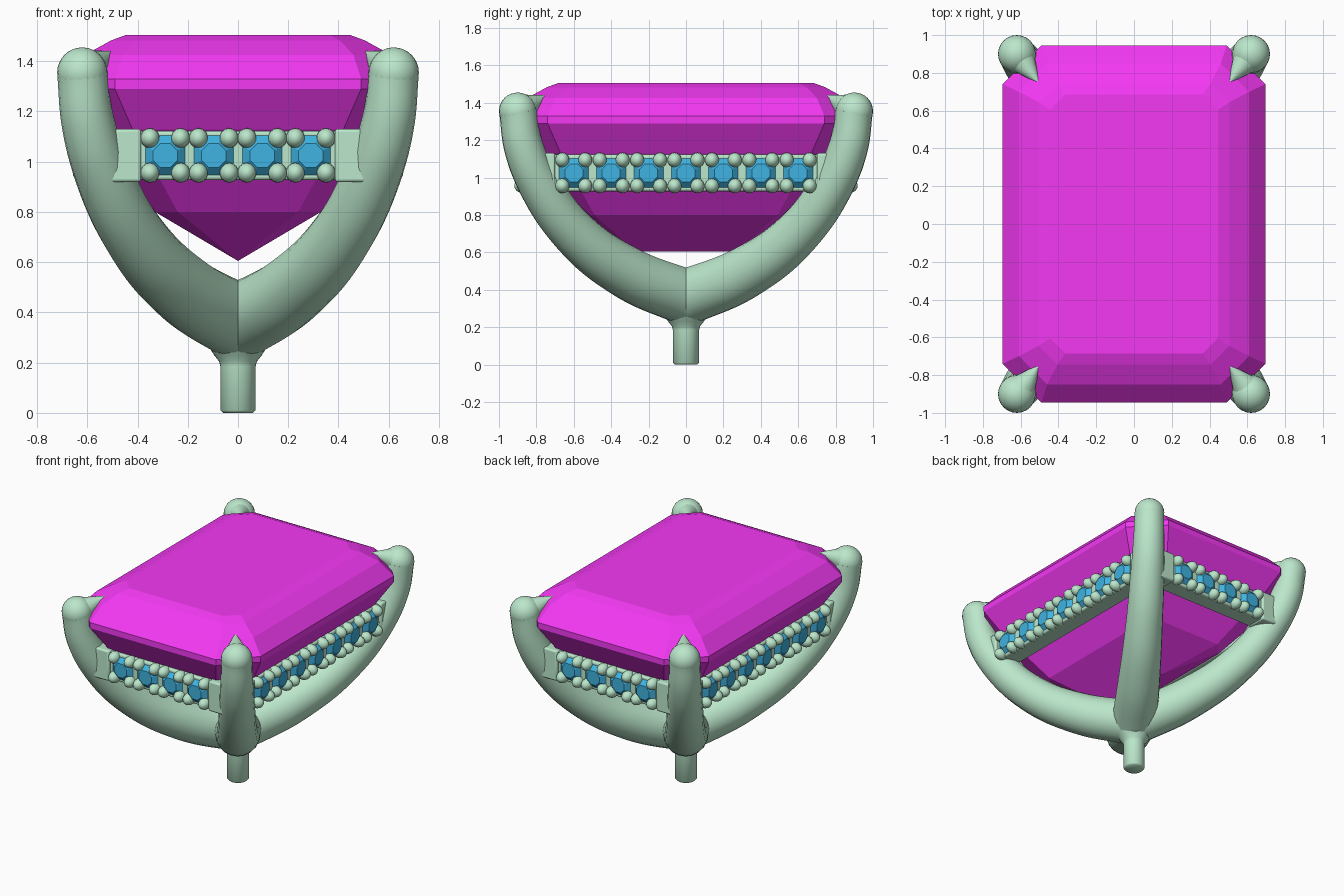
import bpy, bmesh
from math import radians
from mathutils import Matrix, Vector

if "Cube" in bpy.data.objects:
    bpy.data.objects.remove(bpy.data.objects["Cube"])


def material(name, rgb):
    m = bpy.data.materials.new(name)
    m.diffuse_color = (*rgb, 1)
    m.use_nodes = True
    m.node_tree.nodes["Principled BSDF"].inputs["Base Color"].default_value = m.diffuse_color
    return m


METAL = material("green_metal", (0.50, 0.80, 0.60))
PINK = material("magenta_gem", (0.90, 0.04, 0.90))
BLUE = material("blue_gem", (0.05, 0.45, 0.75))
QUADS = [(sx, sy) for sx in (-1, 1) for sy in (-1, 1)]


def finish(bm, name, mat, smooth=None, bevel=0):
    bmesh.ops.recalc_face_normals(bm, faces=bm.faces)
    me = bpy.data.meshes.new(name)
    bm.to_mesh(me)
    bm.free()
    ob = bpy.data.objects.new(name, me)
    bpy.context.collection.objects.link(ob)
    me.materials.append(mat)
    if bevel:
        b = ob.modifiers.new("bevel", 'BEVEL')
        b.width, b.segments = bevel, 3
    if smooth:
        bpy.ops.object.select_all(action='DESELECT')
        ob.select_set(True)
        bpy.context.view_layer.objects.active = ob
        bpy.ops.object.shade_smooth_by_angle(angle=radians(smooth))
    return ob


def box(bm, m, lo, hi):
    lo, hi = Vector(lo), Vector(hi)
    size = Matrix.Diagonal((*(hi - lo), 1))
    bmesh.ops.create_cube(bm, size=1, matrix=m @ Matrix.Translation((lo + hi) / 2) @ size)


# Centre stone: octagonal step cut, tiers of (half x, half y, corner cut, z)
tiers = [(.445, .685, .08, 1.505), (.505, .745, .10, 1.483), (.61, .85, .15, 1.425),
         (.695, .945, .205, 1.33), (.695, .945, .205, 1.29), (.595, .845, .175, 1.13),
         (.33, .58, .09, .80), (0, .27, 0, .605)]
bm = bmesh.new()
rings = []
for hx, hy, c, z in tiers:
    pts = [(hx, -hy + c), (hx, hy - c), (hx - c, hy), (-hx + c, hy),
           (-hx, hy - c), (-hx, -hy + c), (-hx + c, -hy), (hx - c, -hy)]
    rings.append([bm.verts.new((x, y, z)) for x, y in pts])
bm.faces.new(rings[0])
for a, b in zip(rings, rings[1:]):
    for i in range(8):
        j = (i + 1) % 8
        bm.faces.new((a[i], a[j], b[j], b[i]))
bmesh.ops.remove_doubles(bm, verts=bm.verts, dist=.0005)
finish(bm, "centre_stone", PINK)

# Four tapered prongs sweeping up from the base: (x, z, radius), y = 1.45 x
path = [(0, .36, .15), (.215, .49, .14), (.405, .695, .125),
        (.535, .95, .115), (.60, 1.17, .105), (.62, 1.355, .10)]
cu = bpy.data.curves.new("prongs", 'CURVE')
cu.dimensions = '3D'
cu.bevel_depth = 1
cu.bevel_resolution = 8
cu.use_fill_caps = True
for sx, sy in QUADS:
    sp = cu.splines.new('BEZIER')
    sp.resolution_u = 10
    sp.radius_interpolation = 'CARDINAL'
    sp.bezier_points.add(len(path) - 1)
    for p, (x, z, r) in zip(sp.bezier_points, path):
        p.co = (sx * x, sy * x * 1.45, z)
        p.radius = r
        p.handle_left_type = p.handle_right_type = 'AUTO'
cu.materials.append(METAL)
prongs = bpy.data.objects.new("prongs", cu)
bpy.context.collection.objects.link(prongs)
bpy.ops.object.select_all(action='DESELECT')
prongs.select_set(True)
bpy.context.view_layer.objects.active = prongs
bpy.ops.object.convert(target='MESH')
bpy.ops.object.shade_smooth_by_angle(angle=radians(50))

# Rounded prong heads with pointed claws over the stone corners
bm = bmesh.new()
for sx, sy in QUADS:
    a = Vector((sx * .62, sy * .90, 1.355))
    b = Vector((sx * .505, sy * .75, 1.435))
    bmesh.ops.create_uvsphere(bm, u_segments=24, v_segments=16, radius=.1,
                              matrix=Matrix.Translation(a))
    turn = (b - a).to_track_quat('Z', 'Y').to_matrix().to_4x4()
    bmesh.ops.create_cone(bm, cap_ends=True, segments=24, radius1=.098, radius2=.006,
                          depth=(b - a).length,
                          matrix=Matrix.Translation((a + b) / 2) @ turn)
finish(bm, "prong_claws", METAL, 50)

# Post with a rounded foot and a flare into the prongs
profile = [(0, 0), (.06, 0), (.07, .01), (.07, .185), (.075, .205), (.095, .23), (.12, .27), (0, .30)]
bm = bmesh.new()
vs = [bm.verts.new((r, 0, z)) for r, z in profile]
es = [bm.edges.new(p) for p in zip(vs, vs[1:])]
bmesh.ops.spin(bm, geom=vs + es, axis=(0, 0, 1), cent=(0, 0, 0), angle=radians(360), steps=32)
bmesh.ops.remove_doubles(bm, verts=bm.verts, dist=.0005)
finish(bm, "post", METAL, 50)

# Gallery rails: local axes are u along, v up, w outward
rails, beads, stones = bmesh.new(), bmesh.new(), bmesh.new()
for k in range(4):
    dist, half, count, pitch = ((.86, .50, 4, .193), (.60, .76, 7, .20))[k % 2]
    m = (Matrix.Rotation(radians(90 * k), 4, 'Z') @ Matrix.Translation((0, -dist, 1.025))
         @ Matrix.Rotation(radians(90), 4, 'X'))
    box(rails, m, (-half, -.098, -.13), (half, .098, .004))
    reach = count * pitch / 2
    for s in (-1, 1):
        u0, u1 = sorted((s * reach, s * (half + .03)))
        box(rails, m, (u0, -.106, -.13), (u1, .106, .025))
    for i in range(count):
        u = (i - (count - 1) / 2) * pitch
        bmesh.ops.create_cone(stones, cap_ends=True, segments=8, radius1=.086, radius2=.052,
                              depth=.03, matrix=m @ Matrix.Translation((u, 0, .018))
                              @ Matrix.Rotation(radians(22.5), 4, 'Z'))
        for du, dv in QUADS:
            bmesh.ops.create_uvsphere(
                beads, u_segments=14, v_segments=10, radius=.04,
                matrix=m @ Matrix.Translation((u + du * .061, dv * .069, .008))
                @ Matrix.Diagonal((.95, 1, 1.25, 1)))
finish(rails, "gallery_rails", METAL, 40, bevel=.012)
finish(beads, "setting_beads", METAL, 60)
finish(stones, "accent_stones", BLUE)
